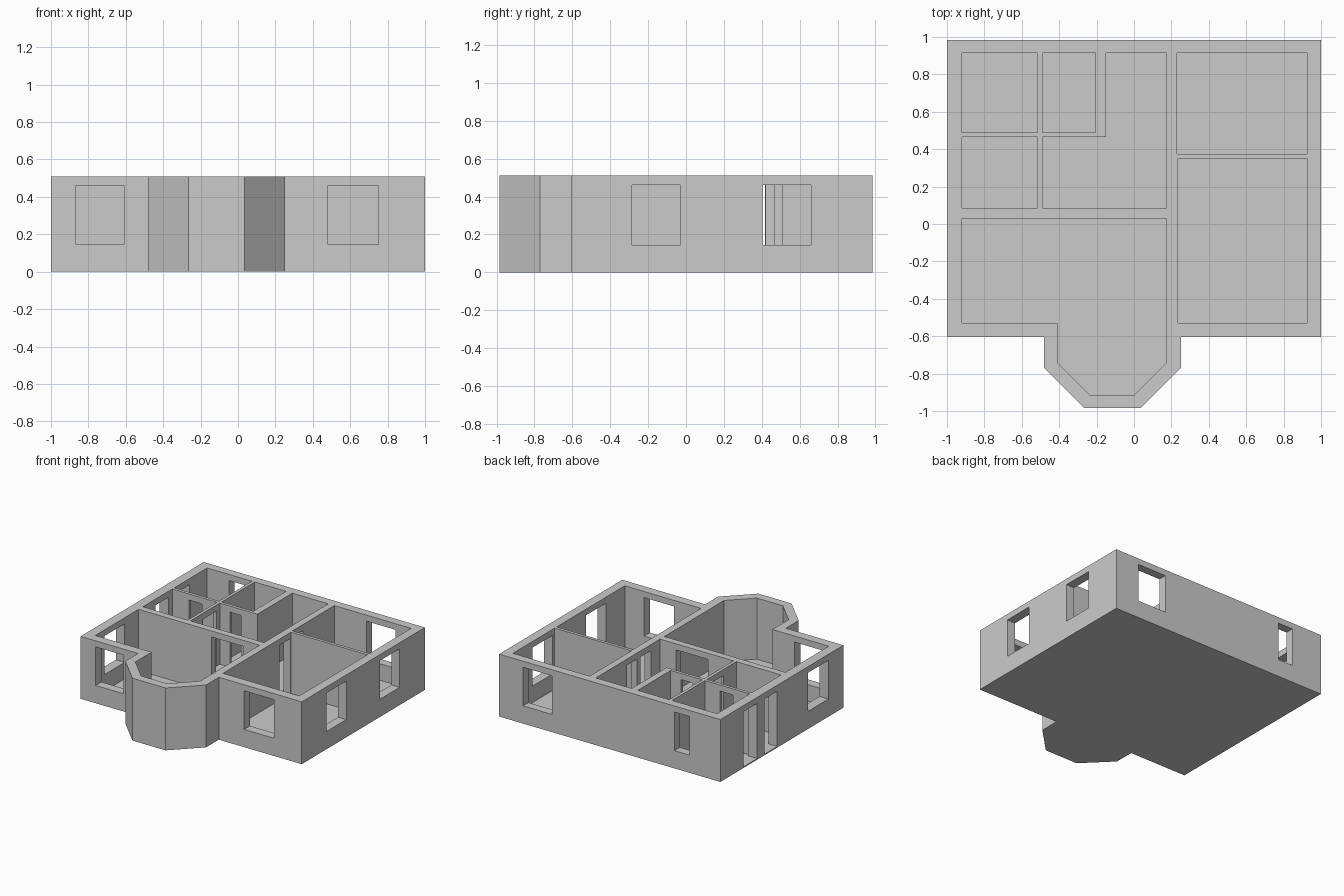
import bpy
import bmesh

if "Cube" in bpy.data.objects:
    bpy.data.objects.remove(bpy.data.objects["Cube"])

H, FLOOR = 0.51, 0.01
SILL, HEAD = 0.145, 0.46


def prism(name, pts, z0, z1):
    """Extrude a counter-clockwise outline from z0 to z1."""
    bm = bmesh.new()
    base = bm.faces.new([bm.verts.new((x, y, z0)) for x, y in pts])
    top = bmesh.ops.extrude_face_region(bm, geom=[base])["geom"]
    bmesh.ops.translate(bm, vec=(0, 0, z1 - z0),
                        verts=[v for v in top if isinstance(v, bmesh.types.BMVert)])
    bmesh.ops.recalc_face_normals(bm, faces=bm.faces)
    me = bpy.data.meshes.new(name)
    bm.to_mesh(me)
    bm.free()
    ob = bpy.data.objects.new(name, me)
    bpy.context.scene.collection.objects.link(ob)
    return ob


def rect(x0, x1, y0, y1):
    return [(x0, y0), (x1, y0), (x1, y1), (x0, y1)]


# Outer footprint with the front bay
outline = [(-1, -0.605), (-0.48, -0.605), (-0.48, -0.77), (-0.265, -0.985),
           (0.035, -0.985), (0.25, -0.77), (0.25, -0.605), (1, -0.605),
           (1, 0.985), (-1, 0.985)]
prism("floor_slab", outline, 0, FLOOR)
walls = prism("walls", outline, FLOOR, H)

# Room interiors
rooms = {
    "back_left_room": rect(-0.92, -0.515, 0.49, 0.915),
    "back_small_room": rect(-0.49, -0.205, 0.49, 0.915),
    "left_room": rect(-0.92, -0.515, 0.085, 0.465),
    "back_right_room": rect(0.23, 0.925, 0.375, 0.915),
    "front_right_room": rect(0.235, 0.925, -0.53, 0.35),
    "hall": [(-0.49, 0.085), (0.175, 0.085), (0.175, 0.915),
             (-0.15, 0.915), (-0.15, 0.465), (-0.49, 0.465)],
    "bay_room": [(-0.92, -0.53), (-0.41, -0.53), (-0.41, -0.74), (-0.235, -0.915),
                 (0, -0.915), (0.175, -0.74), (0.175, 0.03), (-0.92, 0.03)],
}
cutters = [prism(n + "_cutter", p, -0.1, H + 0.1) for n, p in rooms.items()]

# Windows in the outer walls
windows = [
    (-0.865, -0.61, -0.65, -0.50), (0.48, 0.75, -0.65, -0.50),   # front
    (0.52, 0.784, 0.89, 1.05), (-0.722, -0.586, 0.89, 1.05),     # back
    (0.90, 1.05, -0.285, -0.03), (0.90, 1.05, 0.405, 0.66),      # right
    (-1.05, -0.90, -0.41, -0.15),                                # left
]
cutters += [prism("window_cutter", rect(*w), SILL, HEAD) for w in windows]

# Full-height door openings
doors = [
    (-1.05, -0.90, 0.51, 0.688), (-1.05, -0.90, 0.25, 0.417),    # outer left
    (0.15, 0.26, 0.385, 0.51), (0.15, 0.26, 0.20, 0.34),         # right-hand rooms
    (-0.26, 0.03, 0.01, 0.11),                                   # hall to bay room
    (-0.54, -0.47, 0.25, 0.42),                                  # hall to left room
    (-0.77, -0.65, 0.45, 0.51), (-0.40, -0.30, 0.45, 0.51),      # back rooms
]
cutters += [prism("door_cutter", rect(*d), -0.1, HEAD) for d in doors]

# Cut everything, bake the result and remove the cutters
for c in cutters:
    c.hide_render = True
    m = walls.modifiers.new("cut", "BOOLEAN")
    m.operation, m.solver, m.object = "DIFFERENCE", "EXACT", c
dg = bpy.context.evaluated_depsgraph_get()
baked = bpy.data.meshes.new_from_object(walls.evaluated_get(dg))
walls.modifiers.clear()
walls.data = baked
for c in cutters:
    bpy.data.objects.remove(c, do_unlink=True)
